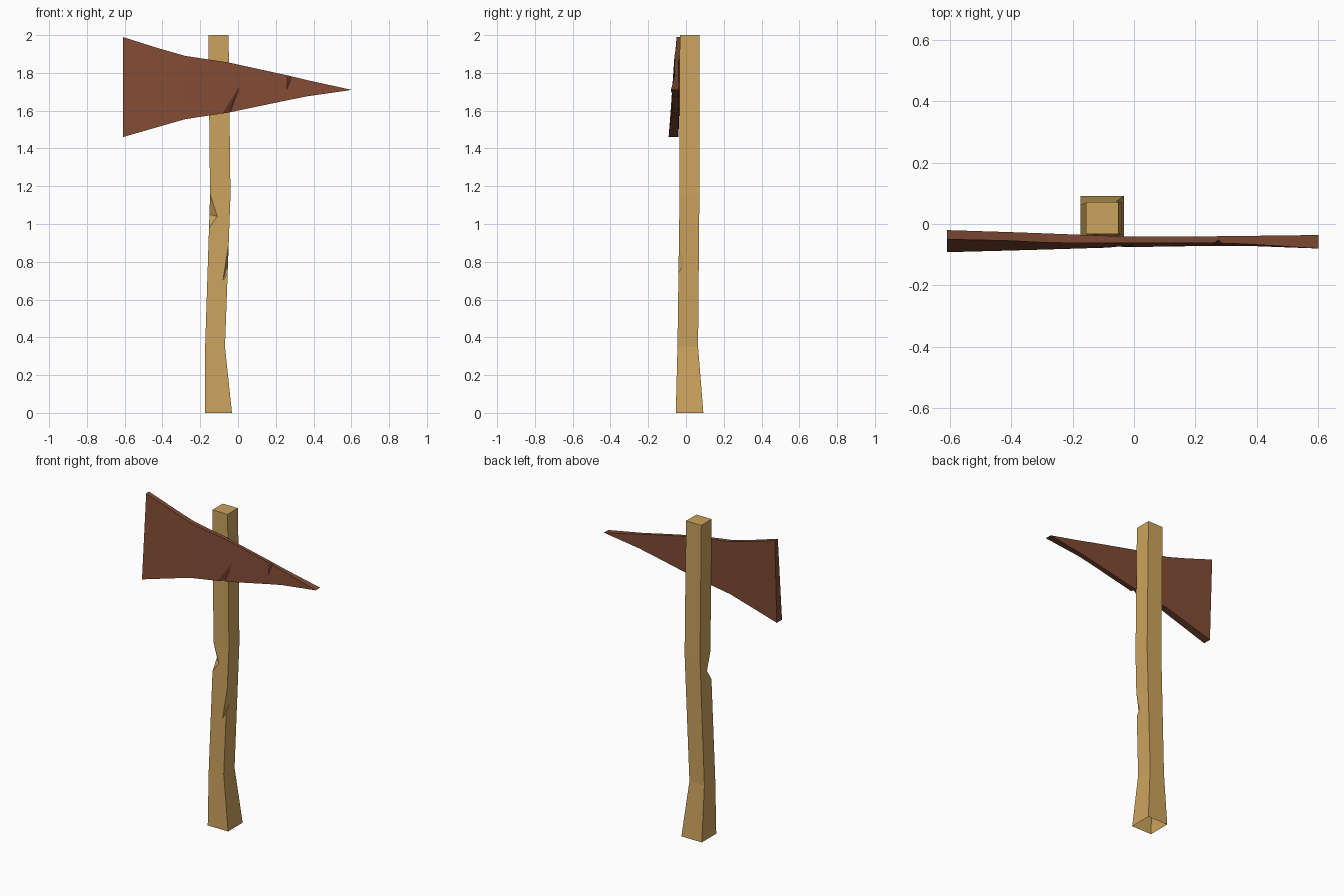
import bpy, bmesh
from mathutils import Vector

if "Cube" in bpy.data.objects:
    bpy.data.objects.remove(bpy.data.objects["Cube"])


def material(name, color):
    mat = bpy.data.materials.new(name)
    mat.diffuse_color = (*color, 1)
    mat.use_nodes = True
    mat.node_tree.nodes["Principled BSDF"].inputs["Base Color"].default_value = mat.diffuse_color
    return mat


def mesh_object(name, bm, mat=None):
    bmesh.ops.recalc_face_normals(bm, faces=bm.faces)
    me = bpy.data.meshes.new(name)
    bm.to_mesh(me)
    bm.free()
    ob = bpy.data.objects.new(name, me)
    bpy.context.collection.objects.link(ob)
    if mat:
        me.materials.append(mat)
    return ob


def loft(name, rings, mat):
    """Closed tube through four-point rings."""
    bm = bmesh.new()
    loops = [[bm.verts.new(p) for p in ring] for ring in rings]
    for a, b in zip(loops, loops[1:]):
        for i in range(4):
            j = (i + 1) % 4
            bm.faces.new((a[i], a[j], b[j], b[i]))
    bm.faces.new(loops[0])
    bm.faces.new(loops[-1])
    bmesh.ops.remove_doubles(bm, verts=bm.verts, dist=1e-4)
    bmesh.ops.dissolve_degenerate(bm, edges=bm.edges, dist=1e-4)
    return mesh_object(name, bm, mat)


def notch(target, p, q, f, s):
    """Chip an edge between p and q, with its valley running from f to s."""
    mid = (Vector(f) + Vector(s)) / 2
    bm = bmesh.new()
    v = [bm.verts.new(mid + (Vector(c) - mid) * 2.5) for c in (p, q, f, s)]
    for tri in ((0, 1, 2), (0, 1, 3), (0, 2, 3), (1, 2, 3)):
        bm.faces.new([v[i] for i in tri])
    cutter = mesh_object("notch_cutter", bm)
    mod = target.modifiers.new("notch", 'BOOLEAN')
    mod.operation = 'DIFFERENCE'
    mod.solver = 'EXACT'
    mod.object = cutter
    bpy.context.view_layer.objects.active = target
    bpy.ops.object.modifier_apply(modifier=mod.name)
    bpy.data.objects.remove(cutter)


wood = material("wood", (0.60, 0.37, 0.11))
rust = material("rusty_metal", (0.22, 0.07, 0.035))

# Handle: square shaft flaring at the foot (z, x0, x1, y0, y1)
sections = [(0, -.175, -.032, -.054, .092), (.35, -.174, -.069, -.045, .064),
            (1.15, -.148, -.040, -.034, .071), (2, -.157, -.050, -.033, .071)]
handle = loft("handle", [[(x0, y0, z), (x1, y0, z), (x1, y1, z), (x0, y1, z)]
                         for z, x0, x1, y0, y1 in sections], wood)
notch(handle, (-.148, -.034, 1.16), (-.153, -.036, .98),
      (-.110, -.035, 1.04), (-.151, .005, 1.05))
notch(handle, (-.050, -.037, .89), (-.055, -.040, .74),
      (-.080, -.040, .70), (-.053, -.010, .79))

# The foot of the handle is open
bm = bmesh.new()
bm.from_mesh(handle.data)
bmesh.ops.delete(bm, geom=[f for f in bm.faces if f.calc_center_median().z < .001],
                 context='FACES_ONLY')
bm.to_mesh(handle.data)
bm.free()

# Axe head: flared blade narrowing to a spike
# (x, z top, z bottom, top front y, top back y, bottom front y, bottom back y)
profile = [(-.61, 1.99, 1.46, -.050, -.020, -.092, -.040),
           (-.42, 1.93, 1.515, -.054, -.026, -.087, -.040),
           (-.28, 1.89, 1.555, -.061, -.031, -.083, -.040),
           (-.05, 1.855, 1.59, -.062, -.040, -.076, -.041),
           (.27, 1.785, 1.657, -.062, -.040, -.071, -.040),
           (.36, 1.763, 1.675, -.065, -.039, -.071, -.039),
           (.602, 1.71, 1.71, -.080, -.036, -.080, -.036)]
head = loft("axe_head", [[(x, tf, zt), (x, tb, zt), (x, bb, zb), (x, bf, zb)]
                         for x, zt, zb, tf, tb, bf, bb in profile], rust)
notch(head, (-.085, -.077, 1.585), (-.040, -.076, 1.592),
      (.015, -.069, 1.743), (-.048, -.058, 1.591))
notch(head, (.262, -.062, 1.787), (.286, -.0625, 1.781),
      (.260, -.0665, 1.715), (.276, -.052, 1.784))
